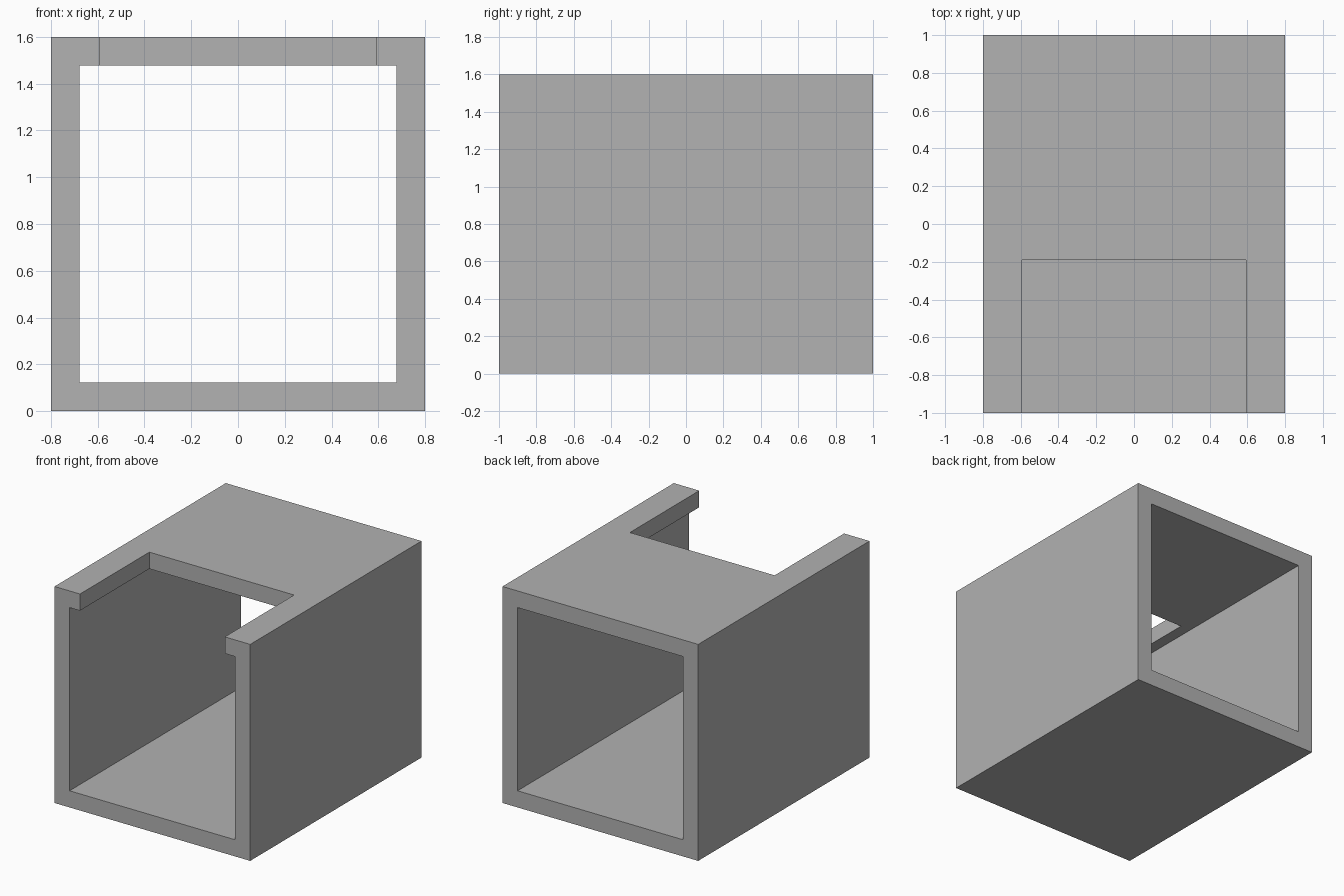
import bpy

cube = bpy.data.objects.get("Cube")
if cube:
    bpy.data.objects.remove(cube, do_unlink=True)

WIDTH, LENGTH, HEIGHT, WALL = 1.6, 2.0, 1.6, 0.123
NOTCH_HALF, NOTCH_BACK = 0.592, -0.19

grey = bpy.data.materials.new("plain grey")
grey.use_nodes = True
colour = (0.445, 0.445, 0.445, 1)
grey.diffuse_color = colour
grey.node_tree.nodes["Principled BSDF"].inputs["Base Color"].default_value = colour


def box(name, low, high):
    """Axis-aligned box between two corners."""
    centre = [(a + b) / 2 for a, b in zip(low, high)]
    bpy.ops.mesh.primitive_cube_add(size=1, location=centre)
    obj = bpy.context.object
    obj.name = name
    obj.scale = [b - a for a, b in zip(low, high)]
    bpy.ops.object.transform_apply(location=True, rotation=False, scale=True)
    obj.data.materials.append(grey)
    return obj


def cut(target, cutter):
    """Subtract the cutter from the target, then discard it."""
    cutter.hide_render = True
    mod = target.modifiers.new("cut", 'BOOLEAN')
    mod.operation = 'DIFFERENCE'
    mod.solver = 'EXACT'
    mod.object = cutter
    bpy.context.view_layer.objects.active = target
    bpy.ops.object.modifier_apply(modifier=mod.name)
    bpy.data.objects.remove(cutter, do_unlink=True)


# Outer block of the sleeve
hx, hy = WIDTH / 2, LENGTH / 2
sleeve = box("square_sleeve", (-hx, -hy, 0), (hx, hy, HEIGHT))

# Square opening running from front to back
cut(sleeve, box("bore_cutter", (WALL - hx, -hy - 0.2, WALL),
                (hx - WALL, hy + 0.2, HEIGHT - WALL)))

# Rectangular notch at the front of the top wall
cut(sleeve, box("notch_cutter", (-NOTCH_HALF, -hy - 0.2, HEIGHT - 2 * WALL),
                (NOTCH_HALF, NOTCH_BACK, HEIGHT + 0.2)))
